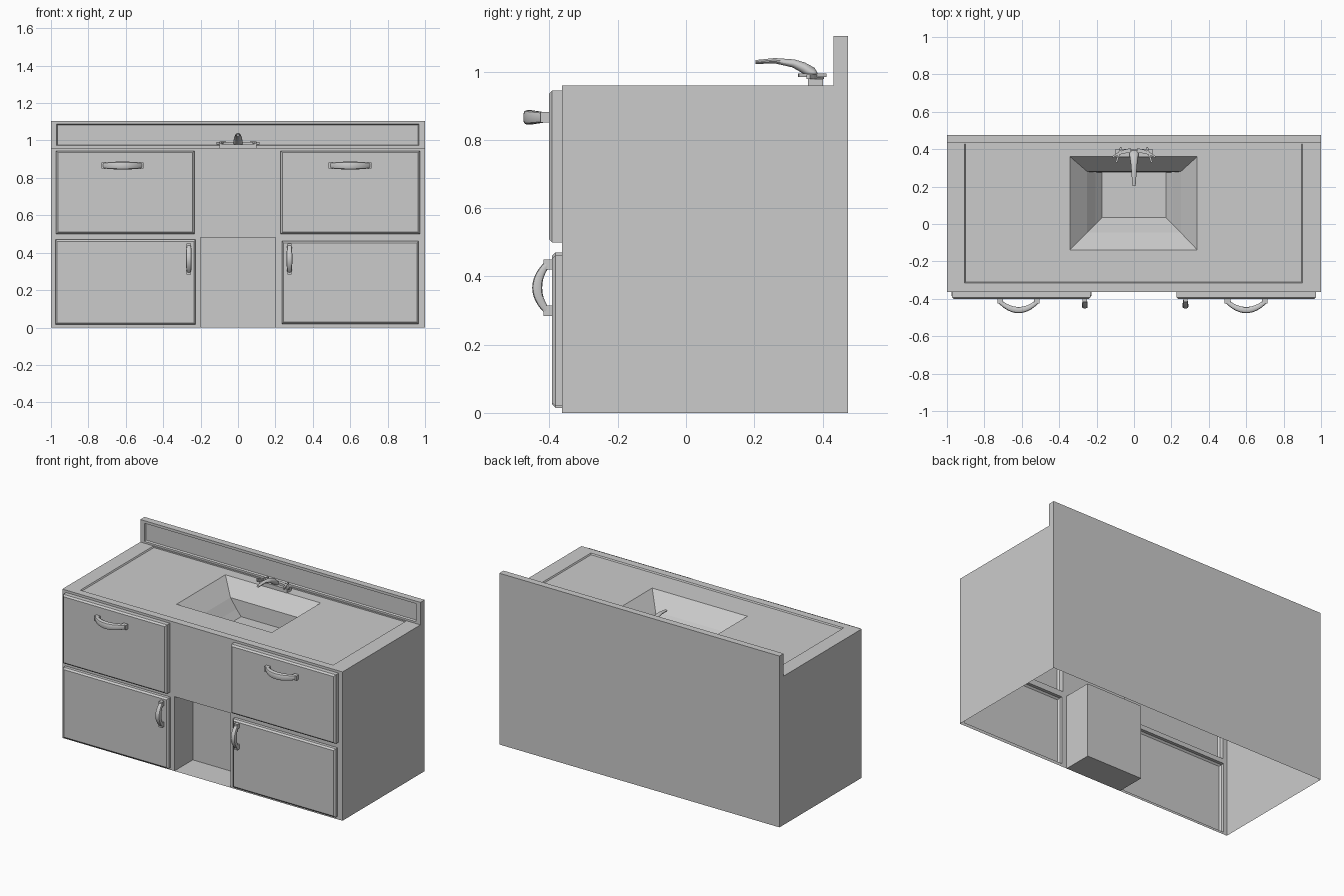
import bpy, bmesh
from math import cos, sin, pi, copysign
from mathutils import Vector

if "Cube" in bpy.data.objects:
    bpy.data.objects.remove(bpy.data.objects["Cube"])


def make(name, verts, faces, smooth=False, recalc=False):
    me = bpy.data.meshes.new(name)
    me.from_pydata([tuple(v) for v in verts], [], faces)
    if recalc:
        bm = bmesh.new()
        bm.from_mesh(me)
        bmesh.ops.recalc_face_normals(bm, faces=bm.faces)
        bm.to_mesh(me)
        bm.free()
    ob = bpy.data.objects.new(name, me)
    bpy.context.collection.objects.link(ob)
    if smooth:
        bpy.ops.object.select_all(action='DESELECT')
        ob.select_set(True)
        bpy.context.view_layer.objects.active = ob
        bpy.ops.object.shade_smooth_by_angle(angle=0.7)
    return ob


def loft(name, rings, cap_start=False, **kw):
    n = len(rings[0])
    verts = [v for r in rings for v in r]
    faces = []
    for k in range(len(rings) - 1):
        a, b = k * n, (k + 1) * n
        for i in range(n):
            j = (i + 1) % n
            faces.append((a + i, a + j, b + j, b + i))
    faces.append(tuple(range(len(verts) - n, len(verts))))
    if cap_start:
        faces.append(tuple(reversed(range(n))))
    return make(name, verts, faces, **kw)


def flat(x0, x1, y0, y1, z):        # rectangle ring lying flat
    return [(x0, y0, z), (x1, y0, z), (x1, y1, z), (x0, y1, z)]


def upright(x0, x1, z0, z1, y):     # rectangle ring facing the front
    return [(x0, y, z0), (x1, y, z0), (x1, y, z1), (x0, y, z1)]


def box(name, x0, x1, y0, y1, z0, z1):
    return loft(name, [flat(x0, x1, y0, y1, z0), flat(x0, x1, y0, y1, z1)],
                cap_start=True, recalc=True)


FRONT, BACK, SPLASH, TOP, HIGH = -0.363, 0.475, 0.432, 0.96, 1.105

# Thin-walled carcass: sides, back and top of the backsplash, open below
side = [(FRONT, 0), (BACK, 0), (BACK, HIGH), (SPLASH, HIGH), (SPLASH, TOP), (FRONT, TOP)]
make("carcass", [(1, y, z) for y, z in side] + [(-1, y, z) for y, z in side],
     [(0, 1, 2, 3, 4, 5), (11, 10, 9, 8, 7, 6), (1, 7, 8, 2), (2, 8, 9, 3)])

# Front frame with openings for drawers, doors and kneehole
cubby = (-0.2, 0.2, 0, 0.48)
fronts = {
    "left_drawer_front": (-0.973, -0.232, 0.50, 0.945, -0.402),
    "right_drawer_front": (0.228, 0.973, 0.50, 0.945, -0.402),
    "left_door": (-0.977, -0.226, 0.015, 0.47, -0.393),
    "right_door": (0.234, 0.966, 0.02, 0.462, -0.393),
}
holes = [cubby] + [f[:4] for f in fronts.values()]
xs = sorted({-1, 1} | {v for h in holes for v in h[:2]})
zs = sorted({0, TOP} | {v for h in holes for v in h[2:]})
verts, faces = [], []
for x0, x1 in zip(xs, xs[1:]):
    for z0, z1 in zip(zs, zs[1:]):
        cx, cz = (x0 + x1) / 2, (z0 + z1) / 2
        if any(h[0] < cx < h[1] and h[2] < cz < h[3] for h in holes):
            continue
        faces.append(tuple(range(len(verts), len(verts) + 4)))
        verts += upright(x0, x1, z0, z1, FRONT)
make("front_frame", verts, faces)
loft("kneehole", [upright(*cubby, FRONT), upright(*cubby, -0.175)])

# Drawer and door fronts: hollow shells with a chamfered face
for name, (x0, x1, z0, z1, y) in fronts.items():
    c = 0.01
    loft(name, [upright(x0, x1, z0, z1, FRONT), upright(x0, x1, z0, z1, y + c),
                upright(x0 + c, x1 - c, z0 + c, z1 - c, y)])

# Countertop with shallow recess and sloped basin
low = TOP - 0.008
loft("countertop_and_basin", [
    flat(-1, 1, FRONT, SPLASH, TOP), flat(-0.905, 0.90, -0.315, 0.428, TOP),
    flat(-0.90, 0.895, -0.31, 0.428, low), flat(-0.342, 0.338, -0.138, 0.36, low),
    flat(-0.25, 0.25, -0.046, 0.28, 0.86), flat(-0.205, 0.205, 0, 0.277, 0.80),
    flat(-0.17, 0.17, 0.035, 0.275, 0.76)])

# Backsplash face with recessed panel
loft("backsplash_face", [
    upright(-1, 1, TOP, HIGH, SPLASH), upright(-0.97, 0.968, 0.972, 1.088, SPLASH),
    upright(-0.965, 0.963, 0.977, 1.083, SPLASH + 0.01)])


# Arched pull handle, lying along x or z
def handle(name, cx, cz, face_y, length, rise, thick, width, vertical):
    def place(s, w, d):
        return (cx + w, face_y - d, cz + s) if vertical else (cx + s, face_y - d, cz + w)
    rings, n, half = [], 14, length / 2 - 0.012
    for i in range(n + 1):
        t = 2 * i / n - 1
        mid = Vector((t * half, 0.012 + (rise - thick / 2 - 0.012) * (1 - t * t)))
        tan = Vector((half, -2 * t * rise)).normalized()
        nor = Vector((-tan.y, tan.x))
        th, wd = thick / 2 * (1 - 0.35 * t * t), width / 2 * (1 - 0.3 * t * t)
        ring = []
        for k in range(12):
            a = 2 * pi * (k + 0.5) / 12
            u = copysign(abs(cos(a)) ** 0.6, cos(a)) * th
            v = copysign(abs(sin(a)) ** 0.6, sin(a)) * wd
            p = mid + nor * u
            ring.append(place(p.x, v, max(p.y, 0)))
        rings.append(ring)
    loft(name, rings, cap_start=True, smooth=True, recalc=True)
    for tag, sg in (("a", -1), ("b", 1)):      # mounting feet
        s0, s1 = sorted((sg * length / 2, sg * (length / 2 - 0.03)))
        p = place(s0, -width * 0.36, 0)
        q = place(s1, width * 0.36, 0.024)
        box(f"{name}_foot_{tag}", p[0], q[0], q[1], p[1], p[2], q[2])


handle("left_drawer_handle", -0.617, 0.866, -0.402, 0.226, 0.075, 0.034, 0.043, False)
handle("right_drawer_handle", 0.60, 0.866, -0.402, 0.23, 0.075, 0.034, 0.043, False)
handle("left_door_handle", -0.263, 0.367, -0.393, 0.165, 0.058, 0.030, 0.032, True)
handle("right_door_handle", 0.275, 0.367, -0.393, 0.165, 0.058, 0.030, 0.032, True)

# Faucet: base, spout and lever handles
box("faucet_base", -0.1, 0.1, 0.358, 0.402, low, 0.978)
spout = [(0.203, 1.022, 1.034, 0.009), (0.26, 1.024, 1.040, 0.013), (0.315, 1.012, 1.036, 0.017),
         (0.345, 0.995, 1.027, 0.021), (0.372, 0.975, 1.012, 0.025), (0.392, 0.965, 0.982, 0.027)]
rings = []
for y, z0, z1, w in spout:
    lean = 0.25 if y > 0.3 else 0
    rings.append([(w * cos(a), y + lean * sin(a) * (z1 - z0) / 2,
                   (z0 + z1) / 2 + (z1 - z0) / 2 * sin(a))
                  for a in (2 * pi * (k + 0.5) / 12 for k in range(12))])
loft("faucet_spout", rings, cap_start=True, smooth=True, recalc=True)

for side_name, sg in (("left", -1), ("right", 1)):
    # curved wing from the spout towards the lever
    wing = []
    for i in range(7):
        t = i / 6
        x, y = sg * (0.015 + 0.1 * t), 0.392 - 0.034 * t * t
        w = 0.013 - 0.008 * t
        wing.append([(x, y - w, 0.978), (x, y + w, 0.978), (x, y + w, 0.992), (x, y - w, 0.992)])
    loft(f"faucet_wing_{side_name}", wing, cap_start=True, recalc=True)
    # thin lever crossing the wing
    bar = box(f"faucet_lever_{side_name}", -0.005, 0.005, -0.042, 0.042, -0.005, 0.005)
    bar.location = (sg * 0.082, 0.37, 0.989)
    bar.rotation_euler.z = sg * 0.3
